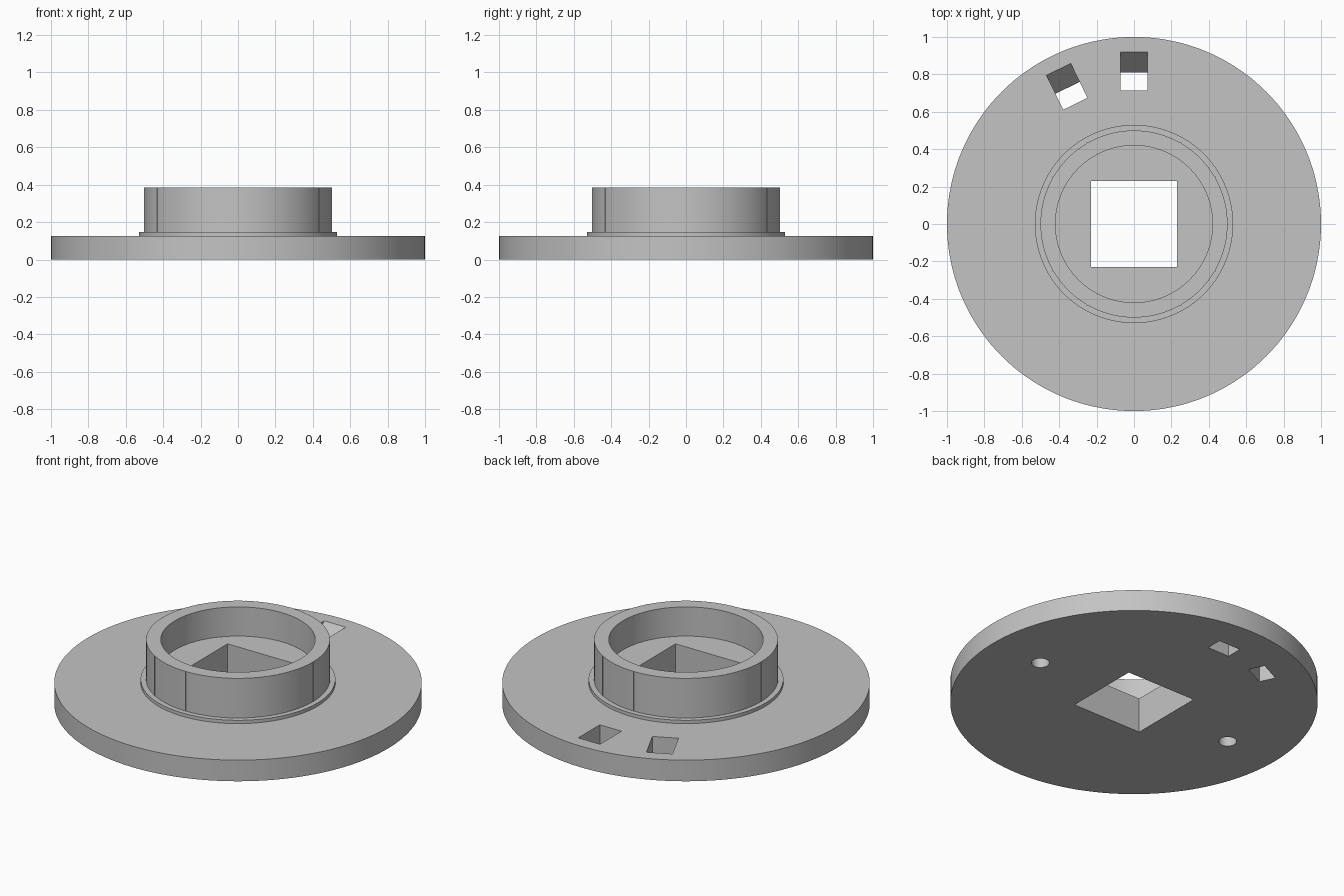
import bpy, bmesh, math
from mathutils import Matrix

default = bpy.data.objects.get("Cube")
if default:
    bpy.data.objects.remove(default)

grey = bpy.data.materials.new("mid_grey")
grey.use_nodes = True
grey.diffuse_color = (0.55, 0.55, 0.55, 1)
grey.node_tree.nodes["Principled BSDF"].inputs["Base Color"].default_value = (0.55, 0.55, 0.55, 1)

BASE_TOP, LIP_TOP, FLOOR, RIM = 0.127, 0.147, 0.21, 0.385


def finish(name, bm):
    bmesh.ops.recalc_face_normals(bm, faces=bm.faces)
    mesh = bpy.data.meshes.new(name)
    bm.to_mesh(mesh)
    bm.free()
    mesh.materials.append(grey)
    obj = bpy.data.objects.new(name, mesh)
    bpy.context.collection.objects.link(obj)
    return obj


def lathe(name, profile, steps=144):
    bm = bmesh.new()
    verts = [bm.verts.new((r, 0, z)) for r, z in profile]
    edges = [bm.edges.new(pair) for pair in zip(verts, verts[1:])]
    bmesh.ops.spin(bm, geom=verts + edges, cent=(0, 0, 0), axis=(0, 0, 1),
                   angle=math.tau, steps=steps, use_duplicate=False)
    bmesh.ops.remove_doubles(bm, verts=bm.verts, dist=0.0005)
    return finish(name, bm)


def box(name, size, centre, angle=0):
    bm = bmesh.new()
    bmesh.ops.create_cube(bm, size=1, matrix=Matrix.Rotation(angle, 4, "Z")
                          @ Matrix.Translation(centre) @ Matrix.Diagonal((*size, 1)))
    return finish(name, bm)


def slot(name, angle):
    # Upright inner wall, outer wall sloping outward to the top
    z0, z1 = -0.05, BASE_TOP + 0.05
    slope = (0.92 - 0.81) / BASE_TOP
    outline = [(0.715, z0), (0.81 + slope * z0, z0), (0.81 + slope * z1, z1), (0.715, z1)]
    bm = bmesh.new()
    face = bm.faces.new([bm.verts.new((-0.072, y, z)) for y, z in outline])
    side = bmesh.ops.extrude_face_region(bm, geom=[face])["geom"]
    bmesh.ops.translate(bm, vec=(0.144, 0, 0),
                        verts=[v for v in side if isinstance(v, bmesh.types.BMVert)])
    bmesh.ops.rotate(bm, verts=bm.verts, matrix=Matrix.Rotation(angle, 3, "Z"))
    return finish(name, bm)


def pin_hole(name, x):
    bm = bmesh.new()
    bmesh.ops.create_cone(bm, cap_ends=True, segments=32, radius1=0.049, radius2=0.049,
                          depth=0.2, matrix=Matrix.Translation((x, 0, -0.01)))
    return finish(name, bm)


# Flanged disc with its lip and raised collar
body = lathe("flanged_collar", [
    (0, 0), (1, 0), (1, BASE_TOP), (0.53, BASE_TOP), (0.53, LIP_TOP), (0.5, LIP_TOP),
    (0.5, RIM), (0.42, RIM), (0.42, FLOOR), (0, FLOOR)])

# Square shaft hole, two sloped slots and two blind pin holes
cutters = [box("shaft_cutter", (0.46, 0.46, 1), (0, 0, 0.2)),
           slot("slot_cutter", 0), slot("angled_slot_cutter", math.radians(26)),
           pin_hole("left_pin_cutter", 0.665), pin_hole("right_pin_cutter", -0.665)]
for cutter in cutters:
    mod = body.modifiers.new(cutter.name, "BOOLEAN")
    mod.operation = "DIFFERENCE"
    mod.solver = "EXACT"
    mod.object = cutter
bpy.context.view_layer.update()
evaluated = body.evaluated_get(bpy.context.evaluated_depsgraph_get())
cut_mesh = bpy.data.meshes.new_from_object(evaluated)
body.modifiers.clear()
body.data = cut_mesh
for cutter in cutters:
    bpy.data.objects.remove(cutter)

# Fine grip ribs around the collar
for i in range(12):
    box(f"collar_rib_{i + 1}", (0.008, 0.006, RIM - LIP_TOP),
        (0.499, 0, (RIM + LIP_TOP) / 2), math.tau * i / 12)

bpy.ops.object.select_all(action="DESELECT")
body.select_set(True)
bpy.context.view_layer.objects.active = body
bpy.ops.object.shade_smooth_by_angle(angle=math.radians(30))
